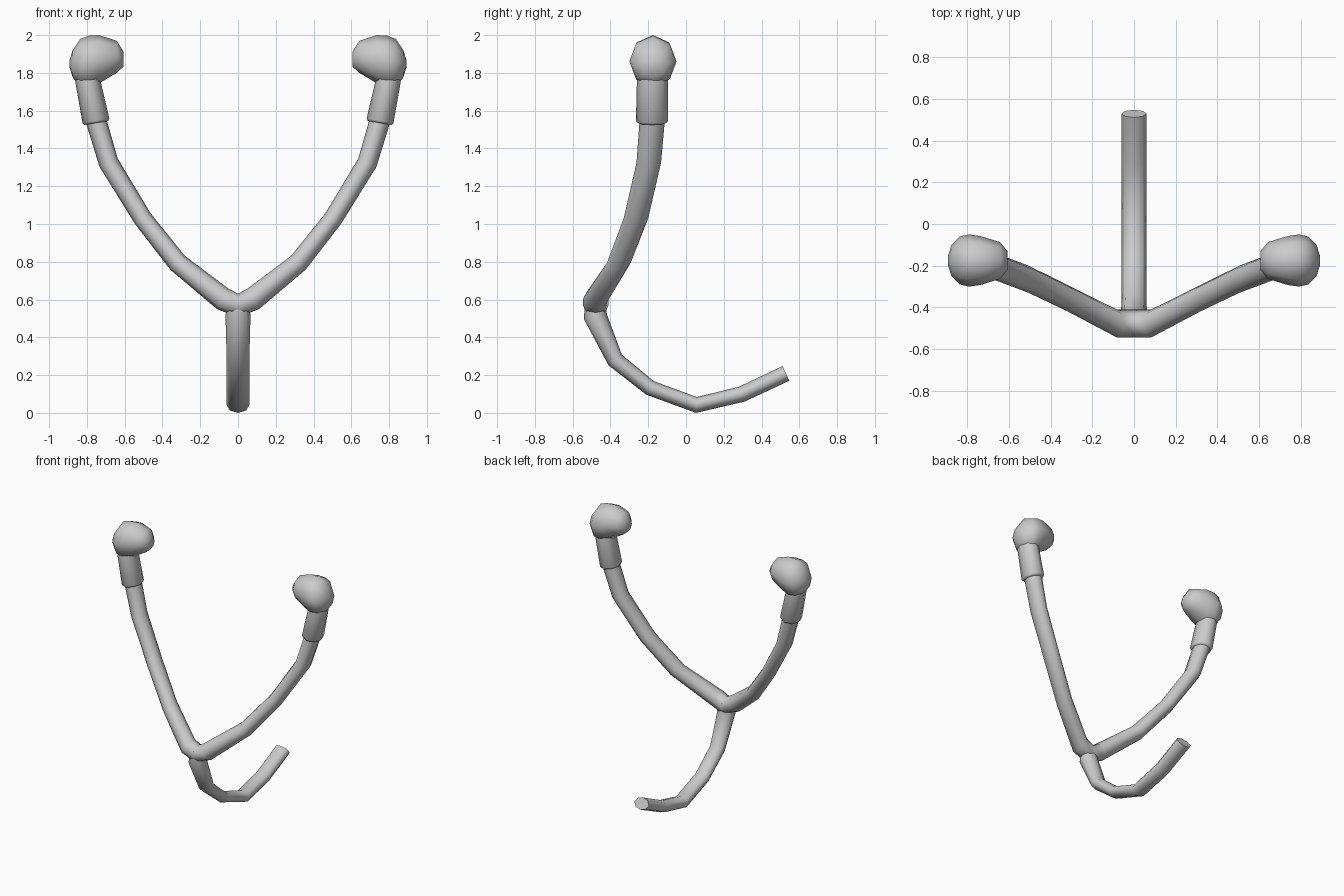
import bpy, math
from mathutils import Vector

if "Cube" in bpy.data.objects:
    bpy.data.objects.remove(bpy.data.objects["Cube"])

SIDES = 8
Y = Vector((0, 1, 0))
X = Vector((1, 0, 0))


def skin(name, rings, mirror=False):
    """Capped tube from rings given as (centre, half axis a, half axis b)."""
    verts, faces = [], []
    for c, a, b in rings:
        for i in range(SIDES):
            t = 2 * math.pi * i / SIDES
            verts.append(Vector(c) + a * math.cos(t) + b * math.sin(t))
    for r in range(len(rings) - 1):
        for i in range(SIDES):
            j = (i + 1) % SIDES
            p, q = r * SIDES, (r + 1) * SIDES
            faces.append((p + i, p + j, q + j, q + i))
    faces.append(tuple(reversed(range(SIDES))))
    faces.append(tuple(range(len(verts) - SIDES, len(verts))))
    # keep normals outward
    c, a, b = rings[0]
    if a.cross(b).dot(Vector(rings[1][0]) - Vector(c)) < 0:
        faces = [tuple(reversed(f)) for f in faces]
    me = bpy.data.meshes.new(name)
    me.from_pydata(verts, [], faces)
    ob = bpy.data.objects.new(name, me)
    bpy.context.collection.objects.link(ob)
    if mirror:
        ob.modifiers.new("mirror", 'MIRROR')
    bpy.ops.object.select_all(action='DESELECT')
    ob.select_set(True)
    bpy.context.view_layer.objects.active = ob
    bpy.ops.object.shade_smooth_by_angle(angle=math.radians(65))
    return ob


def sweep(name, path, axis, mirror=False):
    """Tube along (point, half width on axis, half thickness) stations."""
    pts = [Vector(p) for p, _, _ in path]
    rings = []
    for i, (p, w, h) in enumerate(path):
        d0 = (pts[i] - pts[max(i - 1, 0)]).normalized()
        d1 = (pts[min(i + 1, len(pts) - 1)] - pts[i]).normalized()
        n = (d0 + d1).cross(axis).normalized()
        rings.append((p, axis * w, n * h))
    return skin(name, rings, mirror)


# Forked arms: one continuous tube from ear to ear
half = [((0.08, -0.478, 0.603), 0.067, 0.062),
        ((0.32, -0.355, 0.795), 0.063, 0.053),
        ((0.505, -0.265, 1.03), 0.065, 0.05),
        ((0.685, -0.197, 1.325), 0.065, 0.053),
        ((0.755, -0.178, 1.56), 0.067, 0.055)]
left = [((-p[0], p[1], p[2]), w, h) for p, w, h in reversed(half)]
sweep("forked_arms", left + [((0, -0.478, 0.568), 0.067, 0.063)] + half, Y)

# Curved lower tube
sweep("lower_tube", [
    ((0, -0.478, 0.60), 0.06, 0.055),
    ((0, -0.48, 0.51), 0.066, 0.062),
    ((0, -0.375, 0.28), 0.06, 0.045),
    ((0, -0.19, 0.132), 0.06, 0.041),
    ((0, 0.055, 0.042), 0.06, 0.042),
    ((0, 0.295, 0.099), 0.06, 0.042),
    ((0, 0.529, 0.209), 0.06, 0.043)], X)

# Sleeves joining arms and ear tips
sweep("ear_sleeve", [
    ((0.75, -0.18, 1.535), 0.077, 0.064),
    ((0.752, -0.18, 1.547), 0.085, 0.072),
    ((0.796, -0.178, 1.76), 0.082, 0.066),
    ((0.80, -0.176, 1.84), 0.08, 0.066)], Y, mirror=True)

# Ear tips, bulbous and narrowing inward: x, z low, z high, y half
tip = [(0.606, 1.833, 1.912, 0.045), (0.642, 1.80, 1.97, 0.088),
       (0.735, 1.745, 2.0, 0.117), (0.79, 1.725, 1.997, 0.125),
       (0.835, 1.73, 1.98, 0.115), (0.875, 1.775, 1.92, 0.075),
       (0.892, 1.83, 1.868, 0.02)]
skin("ear_tip", [(Vector((x, -0.175, (lo + hi) / 2)), Y * w,
                  Vector((0, 0, (hi - lo) / 2))) for x, lo, hi, w in tip],
     mirror=True)
